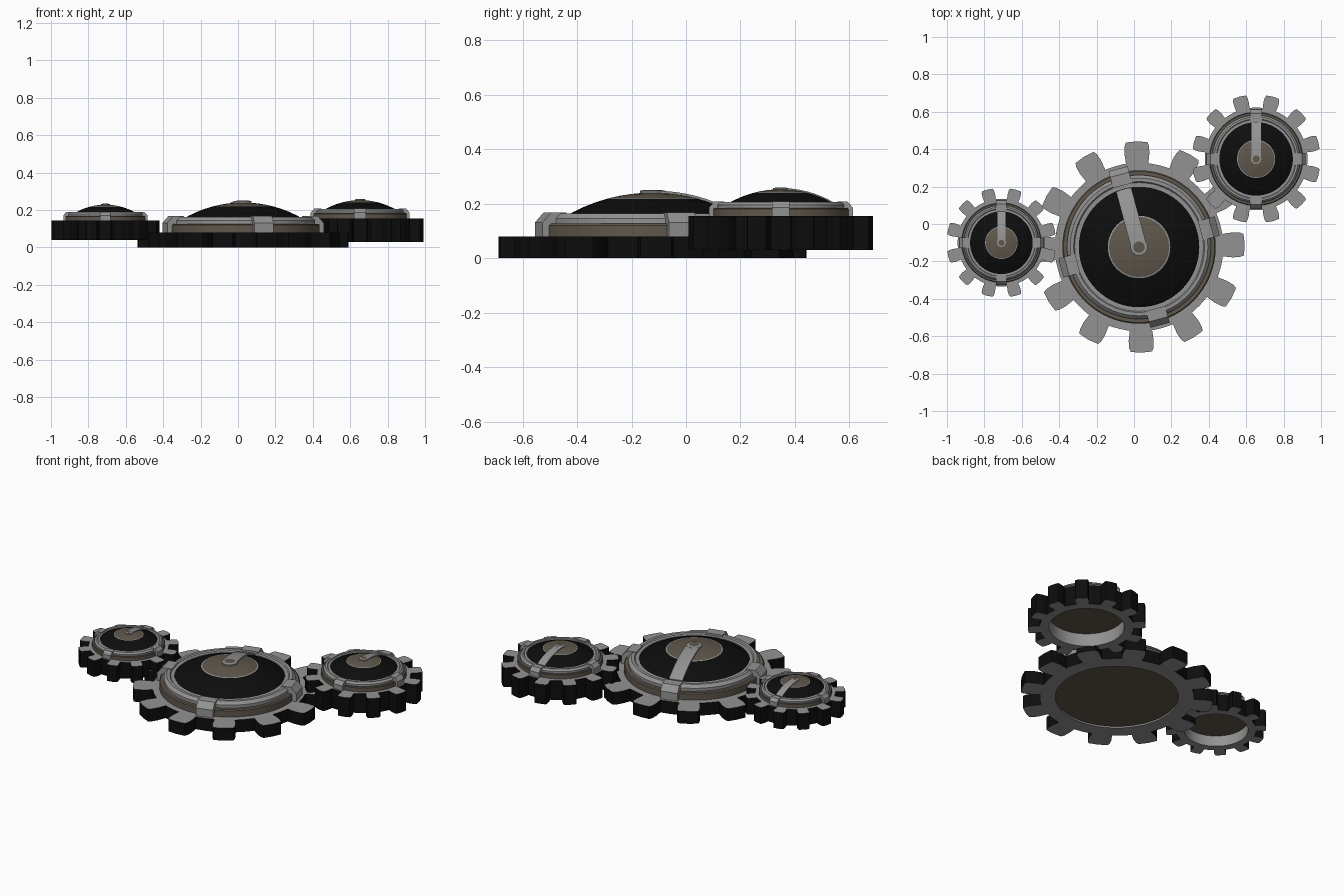
import bpy, bmesh, math
from mathutils import Matrix

if "Cube" in bpy.data.objects:
    bpy.data.objects.remove(bpy.data.objects["Cube"])


def material(name, rgb):
    m = bpy.data.materials.new(name)
    m.diffuse_color = (*rgb, 1)
    m.use_nodes = True
    m.node_tree.nodes["Principled BSDF"].inputs["Base Color"].default_value = m.diffuse_color
    return m


GREY, BROWN, BLACK = 0, 1, 2
MATS = [material("steel_grey", (0.29, 0.29, 0.29)),
        material("bronze_brown", (0.115, 0.095, 0.072)),
        material("black", (0.004, 0.004, 0.004))]
SPHERE = 0.632          # radius of curvature of the dome


def dome_z(r):
    return 0.16 - (SPHERE - math.sqrt(SPHERE ** 2 - r * r))


def finish(name, bm, matrix, rule):
    """Turn a bmesh into an object; rule(centre, normal) picks the colour."""
    bmesh.ops.recalc_face_normals(bm, faces=bm.faces)
    for f in bm.faces:
        f.material_index = rule(f.calc_center_median(), f.normal)
    bm.transform(matrix)
    me = bpy.data.meshes.new(name)
    bm.to_mesh(me)
    bm.free()
    for m in MATS:
        me.materials.append(m)
    ob = bpy.data.objects.new(name, me)
    bpy.context.collection.objects.link(ob)
    bpy.ops.object.select_all(action='DESELECT')
    ob.select_set(True)
    bpy.context.view_layer.objects.active = ob
    bpy.ops.object.shade_smooth_by_angle(angle=math.radians(25))


def lathe(profile, closed=False, n=64):
    """Spin an (r, z) profile about the z axis."""
    bm = bmesh.new()
    vs = [bm.verts.new((r, 0, z)) for r, z in profile]
    pairs = list(zip(vs, vs[1:])) + ([(vs[-1], vs[0])] if closed else [])
    es = [bm.edges.new(p) for p in pairs]
    bmesh.ops.spin(bm, geom=vs + es, cent=(0, 0, 0), axis=(0, 0, 1),
                   angle=2 * math.pi, steps=n, use_merge=True)
    bmesh.ops.remove_doubles(bm, verts=bm.verts, dist=1e-5)
    return bm


def toothed_ring(depth, phase, teeth=12, hole=0.36):
    """Gear ring with its top face at z = 0."""
    outline = []
    pitch = 2 * math.pi / teeth
    tooth = [(0.447, -0.058), (0.50, -0.067), (0.54, -0.065), (0.56, -0.057),
             (0.565, 0), (0.56, 0.057), (0.54, 0.065), (0.50, 0.067), (0.447, 0.058)]
    for i in range(teeth):
        a = phase + i * pitch
        pts = [(math.hypot(x, y), a + math.atan2(y, x)) for x, y in tooth]
        pts += [(0.45, a + pitch * k) for k in (0.36, 0.5, 0.64)]
        outline += pts
    bm = bmesh.new()
    rings = []
    for inner, z in ((0, 0), (0, -depth), (1, -depth), (1, 0)):
        rings.append([bm.verts.new(((hole if inner else r) * math.cos(a),
                                    (hole if inner else r) * math.sin(a), z))
                      for r, a in outline])
    n = len(outline)
    for k in range(4):
        p, q = rings[k], rings[(k + 1) % 4]
        for i in range(n):
            j = (i + 1) % n
            bm.faces.new((p[i], p[j], q[j], q[i]))
    return bm


def prism(profile, half_width):
    """Extrude an (x, z) profile across y."""
    bm = bmesh.new()
    a = [bm.verts.new((x, -half_width, z)) for x, z in profile]
    b = [bm.verts.new((x, half_width, z)) for x, z in profile]
    n = len(profile)
    bm.faces.new(a)
    bm.faces.new(b)
    for i in range(n):
        j = (i + 1) % n
        bm.faces.new((a[i], a[j], b[j], b[i]))
    return bm


def gear(tag, x, y, scale, top, bottom, turn, phase):
    base = Matrix.Translation((x, y, top)) @ Matrix.Scale(scale, 4)

    def turned(deg):
        return base @ Matrix.Rotation(math.radians(deg), 4, 'Z')

    # Toothed ring: dark flank, grey top, underside and bore
    finish(tag + "_toothed_ring",
           toothed_ring((top - bottom) / scale, math.radians(phase)), base,
           lambda c, n: BLACK if abs(n.z) < 0.5 and c.xy.length > 0.4 else GREY)

    # Brown seat that also closes the bore from below
    finish(tag + "_seat",
           lathe([(0, -0.07), (0.362, -0.07), (0.362, 0), (0.41, 0),
                  (0.41, 0.04), (0.404, 0.046), (0.30, 0.046), (0, 0.046)]),
           base, lambda c, n: BROWN)

    # Stepped grey bezel
    finish(tag + "_bezel",
           lathe([(0.322, 0.045), (0.385, 0.045), (0.385, 0.065), (0.368, 0.083),
                  (0.350, 0.083), (0.344, 0.076), (0.322, 0.076)], closed=True),
           base, lambda c, n: GREY)

    # Black dome with a brown cap and a thin grey border between
    radii = [0.325, 0.29, 0.25, 0.21, 0.167, 0.16, 0.12, 0.08, 0.04, 0]

    def dome_colour(c, n):
        r = c.xy.length
        return BROWN if r < 0.159 else GREY if r < 0.167 else BLACK

    finish(tag + "_dome",
           lathe([(0, 0.04), (0.325, 0.04)] + [(r, dome_z(r)) for r in radii]),
           base, dome_colour)

    # Pointer bar following the dome
    steps = [0.318 * i / 8 for i in range(9)]
    bar = [(r, dome_z(r) + 0.007) for r in steps]
    bar += [(r, dome_z(r) - 0.012) for r in reversed(steps)]
    finish(tag + "_pointer", prism(bar, 0.042), turned(turn + 90), lambda c, n: GREY)

    # Pivot hub
    finish(tag + "_hub",
           lathe([(0, 0.14), (0.046, 0.14), (0.046, 0.167), (0.03, 0.170), (0, 0.170)], n=32),
           base, lambda c, n: BROWN if c.xy.length < 0.028 and n.z > 0.5 else GREY)

    # Four clamps gripping the bezel
    for k in range(4):
        finish(f"{tag}_clamp_{k + 1}",
               prism([(0.34, 0), (0.433, 0), (0.433, 0.05), (0.40, 0.087), (0.34, 0.087)], 0.053),
               turned(turn + 90 * k), lambda c, n: GREY)


gear("large_gear", 0.027, -0.123, 1.0, 0.08, 0.0, 15, 1.3)
gear("right_gear", 0.653, 0.348, 0.61, 0.155, 0.03, 0, 15)
gear("left_gear", -0.709, -0.10, 0.52, 0.145, 0.04, 0, 15)
